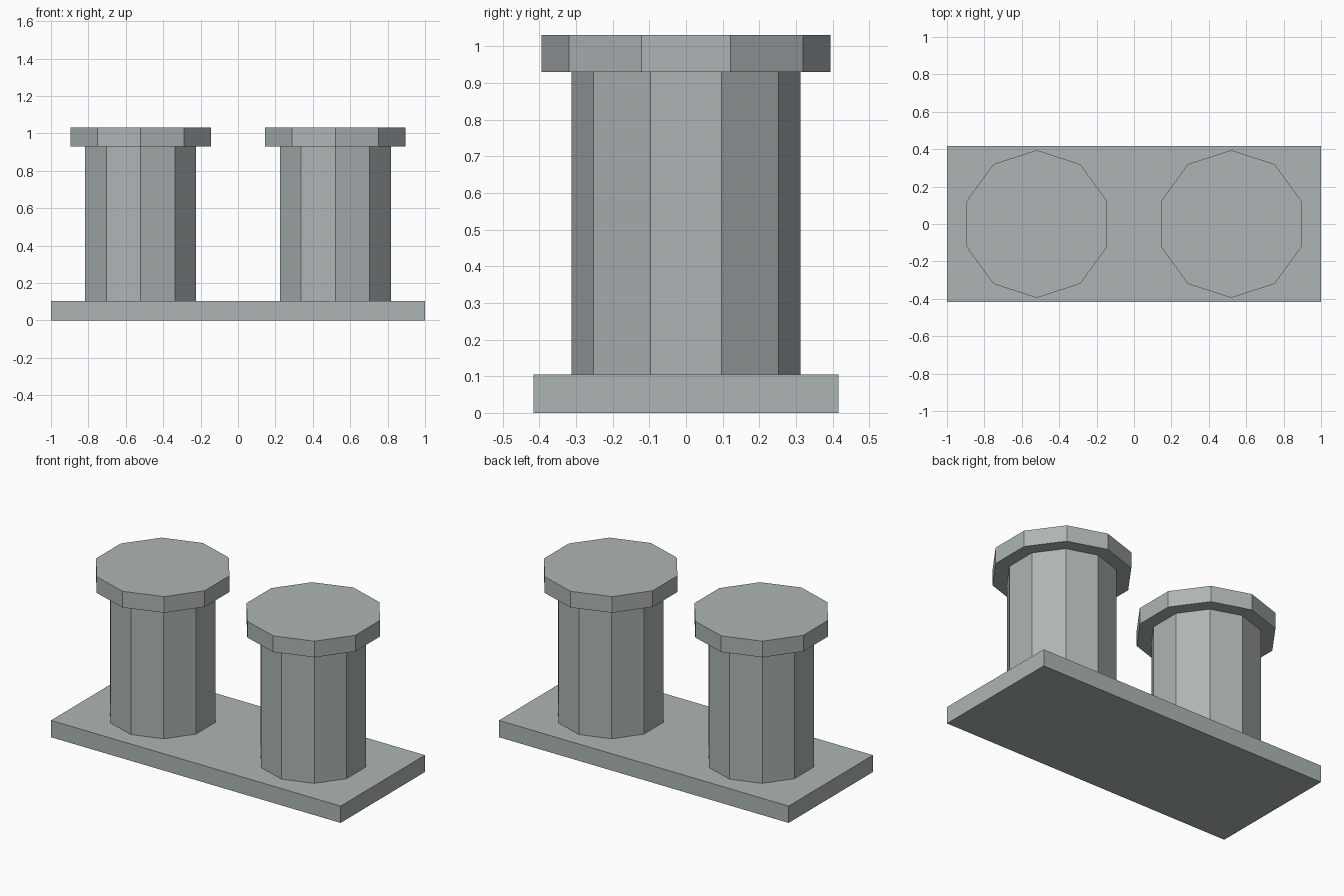
import bpy

if "Cube" in bpy.data.objects:
    bpy.data.objects.remove(bpy.data.objects["Cube"])

SIDES = 10
POST_X = 0.52

# Dark cool grey metal
metal = bpy.data.materials.new("dark_metal")
metal.diffuse_color = (0.42, 0.46, 0.46, 1)
metal.use_nodes = True
metal.node_tree.nodes["Principled BSDF"].inputs["Base Color"].default_value = metal.diffuse_color


def finish(name):
    """Name the new object and give it the metal material."""
    obj = bpy.context.object
    obj.name = name
    obj.data.materials.append(metal)
    return obj


def prism(name, x, radius, z0, z1):
    """Upright ten-sided prism with corners on the y axis."""
    bpy.ops.mesh.primitive_cylinder_add(
        vertices=SIDES, radius=radius, depth=z1 - z0,
        location=(x, 0, (z0 + z1) / 2))
    finish(name)


# Base plate
bpy.ops.mesh.primitive_cube_add(size=1, location=(0, 0, 0.0525))
base = finish("base_plate")
base.scale = (2.0, 0.832, 0.105)
bpy.ops.object.transform_apply(location=False, rotation=False, scale=True)

# Two posts with wider caps
for side, x in (("left", -POST_X), ("right", POST_X)):
    prism(f"{side}_post", x, 0.312, 0.105, 0.93)
    prism(f"{side}_cap", x, 0.395, 0.93, 1.031)
